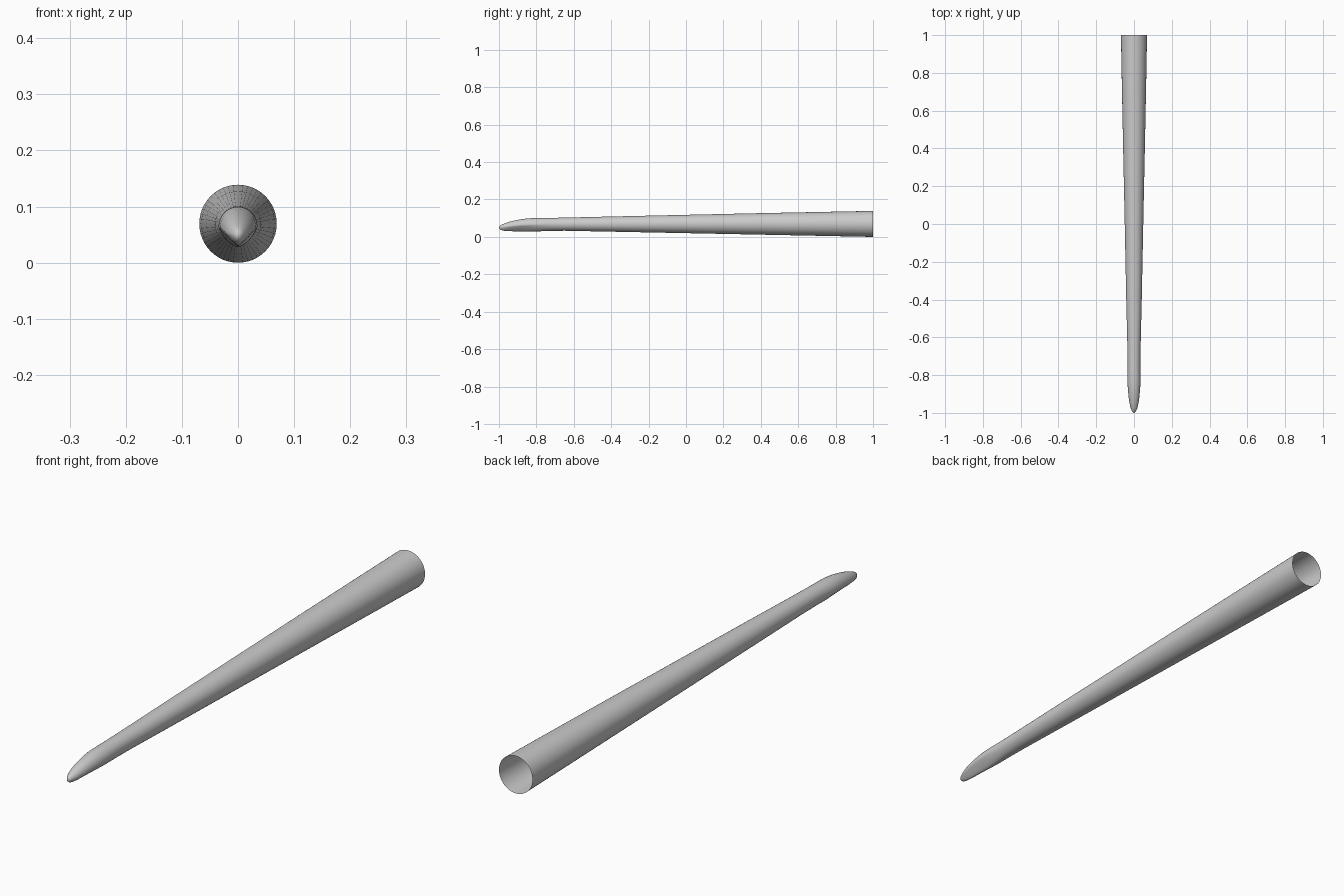
import bpy, bmesh, math

if "Cube" in bpy.data.objects:
    bpy.data.objects.remove(bpy.data.objects["Cube"])

SIDES = 48
# stations: y, bottom z, top z, half width, narrowing of the underside
stations = [
    (1.0, 0.0, 0.139, 0.069, 0), (0.8, 0.004, 0.135, 0.0655, 0),
    (0.4, 0.012, 0.127, 0.0575, 0), (0.0, 0.020, 0.118, 0.049, 0),
    (-0.4, 0.028, 0.109, 0.041, 0), (-0.65, 0.033, 0.103, 0.035, 0),
    (-0.74, 0.032, 0.1015, 0.0335, 0.1), (-0.80, 0.029, 0.1005, 0.0345, 0.3),
    (-0.84, 0.028, 0.0995, 0.0345, 0.5), (-0.88, 0.029, 0.095, 0.032, 0.55),
    (-0.92, 0.030, 0.087, 0.028, 0.55), (-0.95, 0.031, 0.079, 0.0235, 0.5),
    (-0.975, 0.033, 0.070, 0.0175, 0.4), (-0.99, 0.037, 0.063, 0.011, 0.2),
    (-0.997, 0.042, 0.057, 0.006, 0),
]

# tapered shaft, open at the back, flowing into the shaped tip
bm = bmesh.new()
rings = []
for y, low, high, width, narrow in stations:
    ring = []
    for i in range(SIDES):
        a = math.tau * i / SIDES
        s = math.sin(a)
        x = width * math.cos(a) * (1 - narrow * max(0, -s))
        ring.append(bm.verts.new((x, y, (low + high) / 2 + s * (high - low) / 2)))
    rings.append(ring)
for a, b in zip(rings, rings[1:]):
    for i in range(SIDES):
        j = (i + 1) % SIDES
        bm.faces.new((a[i], a[j], b[j], b[i]))
tip = bm.verts.new((0, -1, 0.05))
for i in range(SIDES):
    bm.faces.new((rings[-1][i], rings[-1][(i + 1) % SIDES], tip))
bmesh.ops.recalc_face_normals(bm, faces=bm.faces)
mesh = bpy.data.meshes.new("tapered_shaft")
bm.to_mesh(mesh)
bm.free()
shaft = bpy.data.objects.new("tapered_shaft", mesh)
bpy.context.collection.objects.link(shaft)
bpy.context.view_layer.objects.active = shaft
shaft.select_set(True)
bpy.ops.object.shade_smooth_by_angle(angle=math.radians(50))
